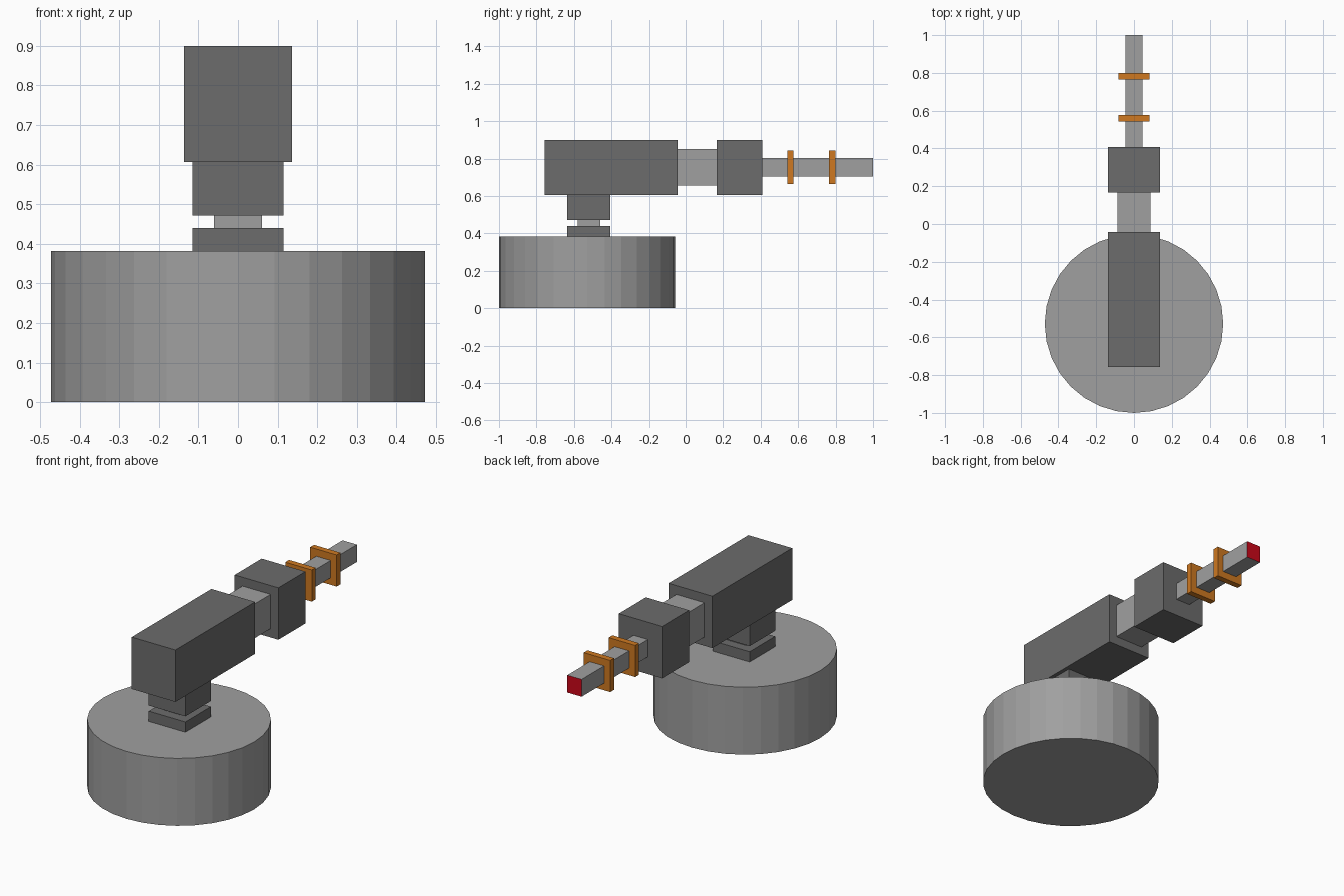
import bpy

if "Cube" in bpy.data.objects:
    bpy.data.objects.remove(bpy.data.objects["Cube"])


def material(name, rgb):
    m = bpy.data.materials.new(name)
    m.diffuse_color = (*rgb, 1)
    m.use_nodes = True
    m.node_tree.nodes["Principled BSDF"].inputs["Base Color"].default_value = m.diffuse_color
    return m


grey = material("light_grey", (0.35, 0.35, 0.35))
dark = material("dark_grey", (0.15, 0.15, 0.15))
orange = material("orange", (0.62, 0.19, 0.015))
red = material("red", (0.6, 0.002, 0.01))


def box(name, half_x, y, z, mat):
    """Box centred on x = 0, spanning the given y and z ranges."""
    bpy.ops.mesh.primitive_cube_add(size=1)
    o = bpy.context.object
    o.name = name
    size = (2 * half_x, y[1] - y[0], z[1] - z[0])
    centre = (0, sum(y) / 2, sum(z) / 2)
    for v in o.data.vertices:
        v.co = [v.co[i] * size[i] for i in range(3)]
    o.location = centre
    o.data.materials.append(mat)
    return o


# Round base
bpy.ops.mesh.primitive_cylinder_add(vertices=32, radius=0.472, depth=0.382,
                                    location=(0, -0.528, 0.191))
base = bpy.context.object
base.name = "base"
base.data.materials.append(grey)

# Swivel pedestal
box("pedestal_foot", 0.115, (-0.635, -0.407), (0.382, 0.44), dark)
box("pedestal_neck", 0.06, (-0.58, -0.459), (0.44, 0.472), grey)
box("pedestal_head", 0.115, (-0.635, -0.407), (0.472, 0.606), dark)

# Gun housing
box("rear_housing", 0.137, (-0.756, -0.042), (0.606, 0.90), dark)
box("housing_link", 0.088, (-0.042, 0.166), (0.656, 0.85), grey)
box("front_housing", 0.137, (0.166, 0.408), (0.606, 0.90), dark)

# Barrel with red muzzle face
barrel = box("barrel", 0.045, (0.408, 1.0), (0.704, 0.802), grey)
barrel.data.materials.append(red)
for f in barrel.data.polygons:
    if f.normal.y > 0.9:
        f.material_index = 1

# Barrel collars
for i, y in enumerate((0.559, 0.782)):
    box(f"barrel_collar_{i + 1}", 0.083, (y - 0.017, y + 0.017),
        (0.664, 0.843), orange)
